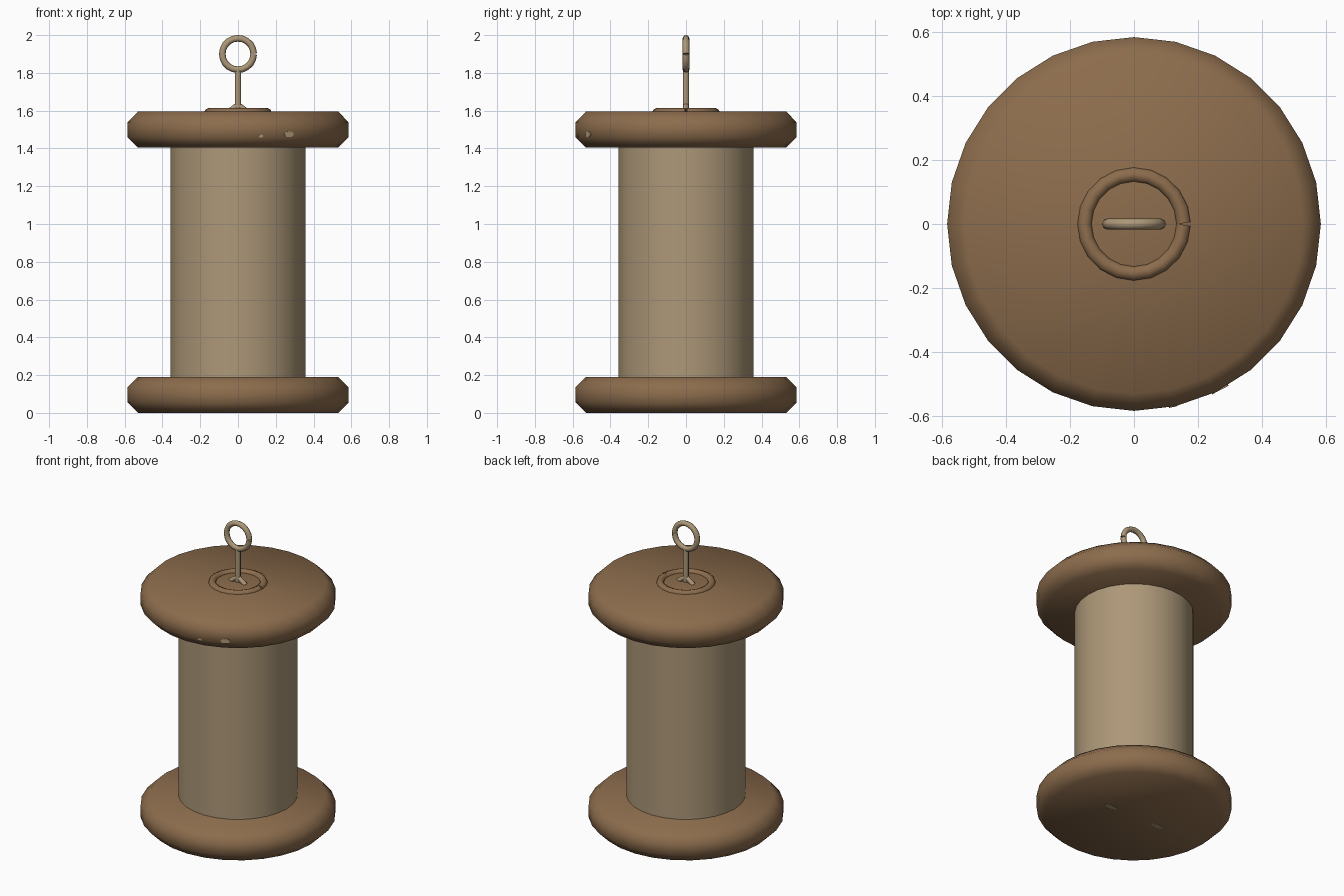
import bpy, bmesh, math

if "Cube" in bpy.data.objects:
    bpy.data.objects.remove(bpy.data.objects["Cube"])


def material(name, rgb):
    m = bpy.data.materials.new(name)
    m.diffuse_color = (*rgb, 1)
    m.use_nodes = True
    m.node_tree.nodes["Principled BSDF"].inputs["Base Color"].default_value = m.diffuse_color
    return m


BROWN = material("brown wood", (0.265, 0.152, 0.074))
TAN = material("tan cord", (0.42, 0.315, 0.19))


def finish(name, bm, mat, smooth_angle=60):
    bmesh.ops.recalc_face_normals(bm, faces=bm.faces)
    me = bpy.data.meshes.new(name)
    bm.to_mesh(me)
    bm.free()
    me.materials.append(mat)
    ob = bpy.data.objects.new(name, me)
    bpy.context.collection.objects.link(ob)
    bpy.ops.object.select_all(action='DESELECT')
    ob.select_set(True)
    bpy.context.view_layer.objects.active = ob
    bpy.ops.object.shade_smooth_by_angle(angle=math.radians(smooth_angle))
    return ob


def lathe(name, profile, sides, mat):
    """Revolve (radius, z) points and cap both ends."""
    bm = bmesh.new()
    rings = [[bm.verts.new((r * math.sin(2 * math.pi * i / sides),
                            r * math.cos(2 * math.pi * i / sides), z))
              for i in range(sides)] for r, z in profile]
    for a, b in zip(rings, rings[1:]):
        for i in range(sides):
            j = (i + 1) % sides
            bm.faces.new((a[i], a[j], b[j], b[i]))
    bm.faces.new(rings[0])
    bm.faces.new(rings[-1])
    return finish(name, bm, mat)


def wire(name, points, radius, mat):
    """Round wire along a path with closed ends."""
    cu = bpy.data.curves.new(name, 'CURVE')
    cu.dimensions = '3D'
    cu.bevel_depth = radius
    cu.bevel_resolution = 2
    cu.use_fill_caps = True
    sp = cu.splines.new('POLY')
    sp.points.add(len(points) - 1)
    for p, co in zip(sp.points, points):
        p.co = (*co, 1)
    ob = bpy.data.objects.new(name, cu)
    bpy.context.collection.objects.link(ob)
    me = bpy.data.meshes.new_from_object(
        ob.evaluated_get(bpy.context.evaluated_depsgraph_get()))
    bm = bmesh.new()
    bm.from_mesh(me)
    bpy.data.objects.remove(ob)
    return finish(name, bm, mat)


def loop(radius, steps=20):
    """Bent loop with a tiny gap where its ends meet."""
    gap = math.radians(1)
    for i in range(steps + 1):
        a = gap + (2 * math.pi - 2 * gap) * i / steps
        yield radius * math.cos(a), radius * math.sin(a)


# Spool: two flanges and the core between them
for name, z in (("bottom_flange", 0.0), ("top_flange", 1.405)):
    lathe(name, [(0.53, z), (0.585, z + 0.055), (0.585, z + 0.135), (0.53, z + 0.19)], 28, BROWN)
lathe("core", [(0.357, 0.18), (0.357, 1.415)], 28, TAN)

# Raised wooden ring around the centre of the top
wire("top_ring", [(x, y, 1.59) for x, y in loop(0.155)], 0.024, BROWN)

# Hanging eyelet: loop, shank and two spread feet
wire("eyelet_loop", [(x, 0, 1.9 + z) for x, z in loop(0.083)], 0.0175, TAN)
wire("eyelet_shank", [(0, 0, 1.6), (0, 0, 1.82)], 0.017, TAN)
for side, label in ((-1, "left"), (1, "right")):
    wire("eyelet_foot_" + label, [(0, 0, 1.63), (side * 0.055, 0, 1.59)], 0.015, TAN)

    # Flush pin ends under the base
    pin = lathe("base_pin_" + label, [(1, -0.001), (1, 0.004)], 10, TAN)
    pin.scale = (0.045, 0.017, 1)
    pin.location.x = side * 0.18

# Small worn chips on the rim of the top flange
for i, (deg, w, h, z) in enumerate(((27.5, 0.03, 0.016, 1.475), (12, 0.012, 0.008, 1.465))):
    chip = lathe("rim_chip_%d" % (i + 1), [(1, -0.003), (1, 0.003)], 7, TAN)
    a = math.radians(deg)
    chip.scale = (w, h, 1)
    chip.rotation_euler = (math.pi / 2, 0, a)
    chip.location = (0.583 * math.sin(a), -0.583 * math.cos(a), z)
